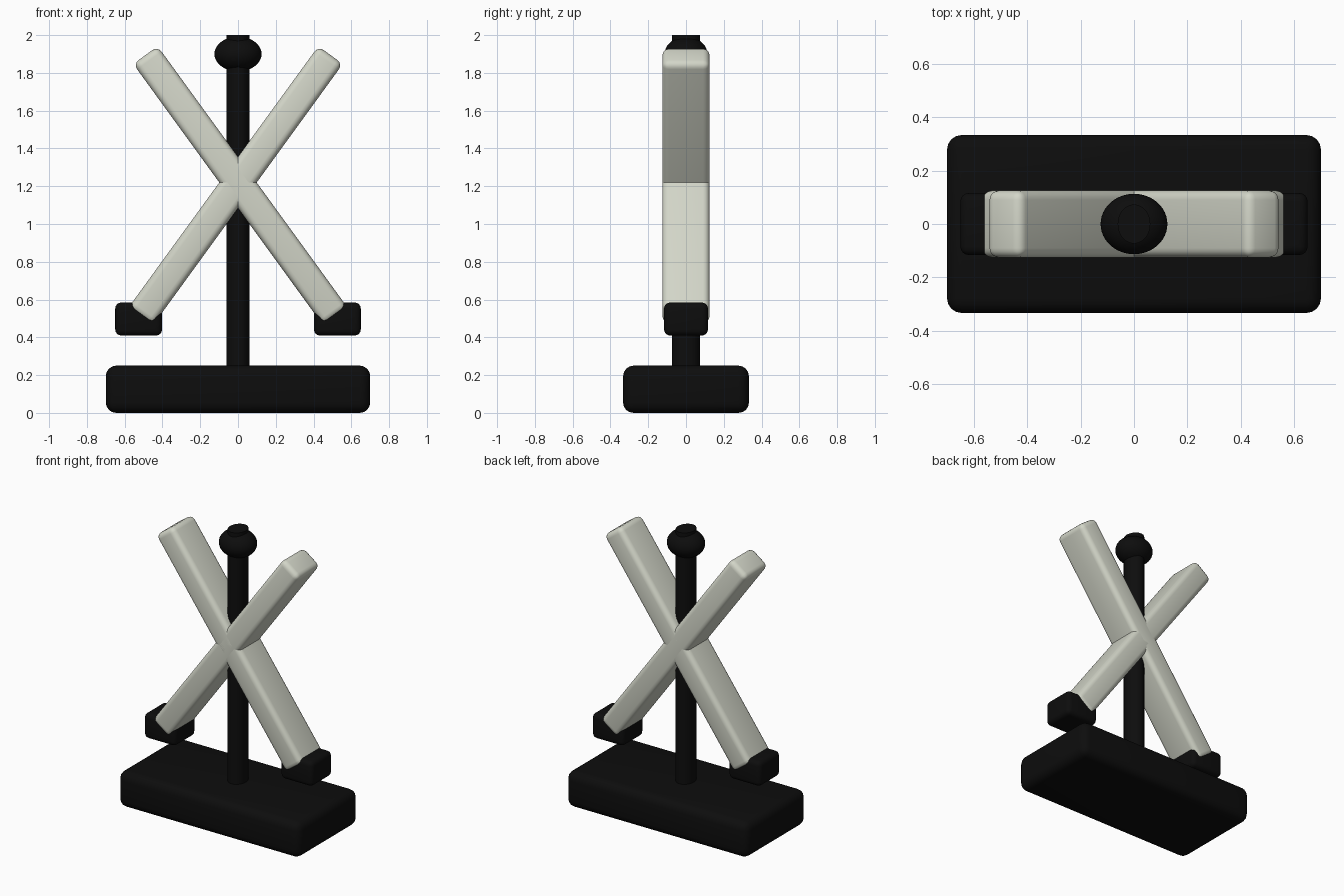
import bpy
import math

cube = bpy.data.objects.get("Cube")
if cube:
    bpy.data.objects.remove(cube, do_unlink=True)


def material(name, color):
    mat = bpy.data.materials.new(name)
    mat.use_nodes = True
    mat.diffuse_color = color
    node = next(n for n in mat.node_tree.nodes if n.type == "BSDF_PRINCIPLED")
    node.inputs["Base Color"].default_value = color
    return mat


black = material("matte_black", (0.004, 0.004, 0.004, 1))
ivory = material("warm_ivory", (0.65, 0.67, 0.58, 1))


def finish(name, mat, size, bevel=0):
    """Name, scale, colour, round and smooth the active object."""
    obj = bpy.context.object
    obj.name = obj.data.name = name
    obj.data.materials.append(mat)
    obj.scale = size
    bpy.ops.object.transform_apply(location=False, rotation=False, scale=True)
    if bevel:
        mod = obj.modifiers.new("rounded_edges", "BEVEL")
        mod.width = bevel
        mod.segments = 4
        bpy.ops.object.modifier_apply(modifier=mod.name)
    bpy.ops.object.shade_smooth_by_angle(angle=math.radians(35))
    return obj


def rounded_box(name, mat, center, size, bevel, tilt=0):
    bpy.ops.mesh.primitive_cube_add(size=1, location=center, rotation=(0, tilt, 0))
    return finish(name, mat, size, bevel)


# Base slab
rounded_box("base", black, (0, 0, 0.125), (1.4, 0.666, 0.25), 0.055)

# Oval post running through the knob to the top
bpy.ops.mesh.primitive_cylinder_add(vertices=48, radius=1, depth=1.8, location=(0, 0, 1.1))
finish("post", black, (0.061, 0.073, 1))

# Squashed knob
bpy.ops.mesh.primitive_uv_sphere_add(segments=48, ring_count=24, radius=1, location=(0, 0, 1.9))
finish("knob", black, (0.125, 0.113, 0.092))

# Crossed bars and the blocks at their feet
for side, label in ((1, "left"), (-1, "right")):
    rounded_box("crossed_bar_" + label, ivory, (side * 0.0125, 0, 1.2025),
                (0.16, 0.25, 1.71), 0.035, -side * math.radians(36))
    rounded_box("foot_block_" + label, black, (side * 0.526, 0, 0.497),
                (0.248, 0.232, 0.175), 0.032)
